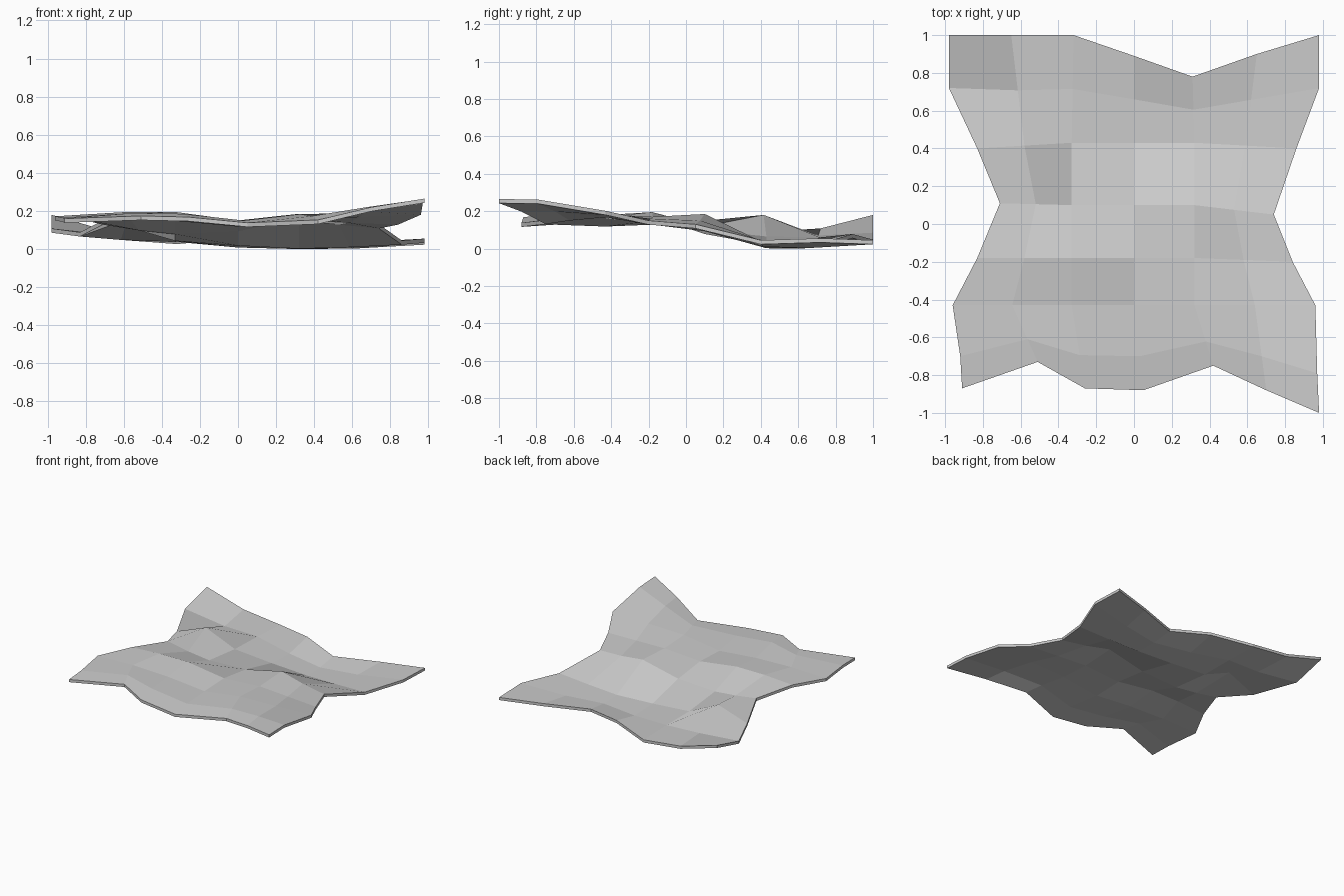
import bpy
import bmesh
from mathutils import Vector

if "Cube" in bpy.data.objects:
    bpy.data.objects.remove(bpy.data.objects["Cube"])

THICK = 0.022

# Outline of the hide, seen from the top
back = [(-.98, 1), (-.65, 1), (-.32, 1), (0, .89), (.31, .78), (.65, .9), (.98, 1)]
front = [(-.91, -.87), (-.51, -.73), (-.26, -.87), (.05, -.88), (.42, -.75), (.7, -.88), (.98, -1)]
left = [(-.98, .72), (-.83, .4), (-.71, .11), (-.83, -.18), (-.96, -.43), (-.92, -.7)]
right = [(.98, .72), (.86, .4), (.74, .05), (.84, -.2), (.96, -.43), (.97, -.79)]

# Height of the top surface, rows from back to front
heights = [
    (.18, .085, .048, .078, .045, .045, .045),
    (.108, .07, .06, .03, .022, .025, .055),
    (.088, .18, .065, .04, .024, .032, .045),
    (.15, .12, .10, .115, .185, .15, .13),
    (.18, .195, .195, .15, .17, .16, .15),
    (.172, .18, .17, .14, .183, .19, .202),
    (.165, .188, .185, .15, .172, .22, .262),
    (.16, .174, .168, .138, .153, .22, .265),
]

# Plan positions: straight grid inside, outer ring follows the outline
cols = [-.65, -.33, 0, .32, .65]
rows = [.72, .43, .1, -.18, -.43, -.7]
plan = [[Vector(p) for p in back]]
for i, y in enumerate(rows):
    plan.append([Vector(left[i])] + [Vector((x, y)) for x in cols] + [Vector(right[i])])
plan.append([Vector(p) for p in front])
for r in range(2, 6):
    plan[r][1] = plan[r][0].lerp(plan[r][2], .5)
    plan[r][5] = plan[r][6].lerp(plan[r][4], .5)
for c in range(1, 6):
    plan[1][c] = plan[2][c].lerp(plan[0][c], .5)
    plan[6][c] = plan[5][c].lerp(plan[7][c], .6)

# Top and bottom skins
bm = bmesh.new()


def skin(drop):
    return [[bm.verts.new((p.x, p.y, z - drop)) for p, z in zip(prow, zrow)]
            for prow, zrow in zip(plan, heights)]


top, bottom = skin(0), skin(THICK)
for r in range(7):
    for c in range(6):
        for g, flip in ((top, False), (bottom, True)):
            q = [g[r + 1][c], g[r + 1][c + 1], g[r][c + 1], g[r][c]]
            if flip:
                q = [q[0], q[3], q[2], q[1]]
            bm.faces.new(q)

# Rim joining the two skins
ring = ([(0, c) for c in range(6)] + [(r, 6) for r in range(7)]
        + [(7, c) for c in range(6, 0, -1)] + [(r, 0) for r in range(7, 0, -1)])
for (r0, c0), (r1, c1) in zip(ring, ring[1:] + ring[:1]):
    bm.faces.new((top[r0][c0], top[r1][c1], bottom[r1][c1], bottom[r0][c0]))
bmesh.ops.recalc_face_normals(bm, faces=bm.faces)

mesh = bpy.data.meshes.new("hide_rug")
bm.to_mesh(mesh)
bm.free()
bpy.context.collection.objects.link(bpy.data.objects.new("hide_rug", mesh))
